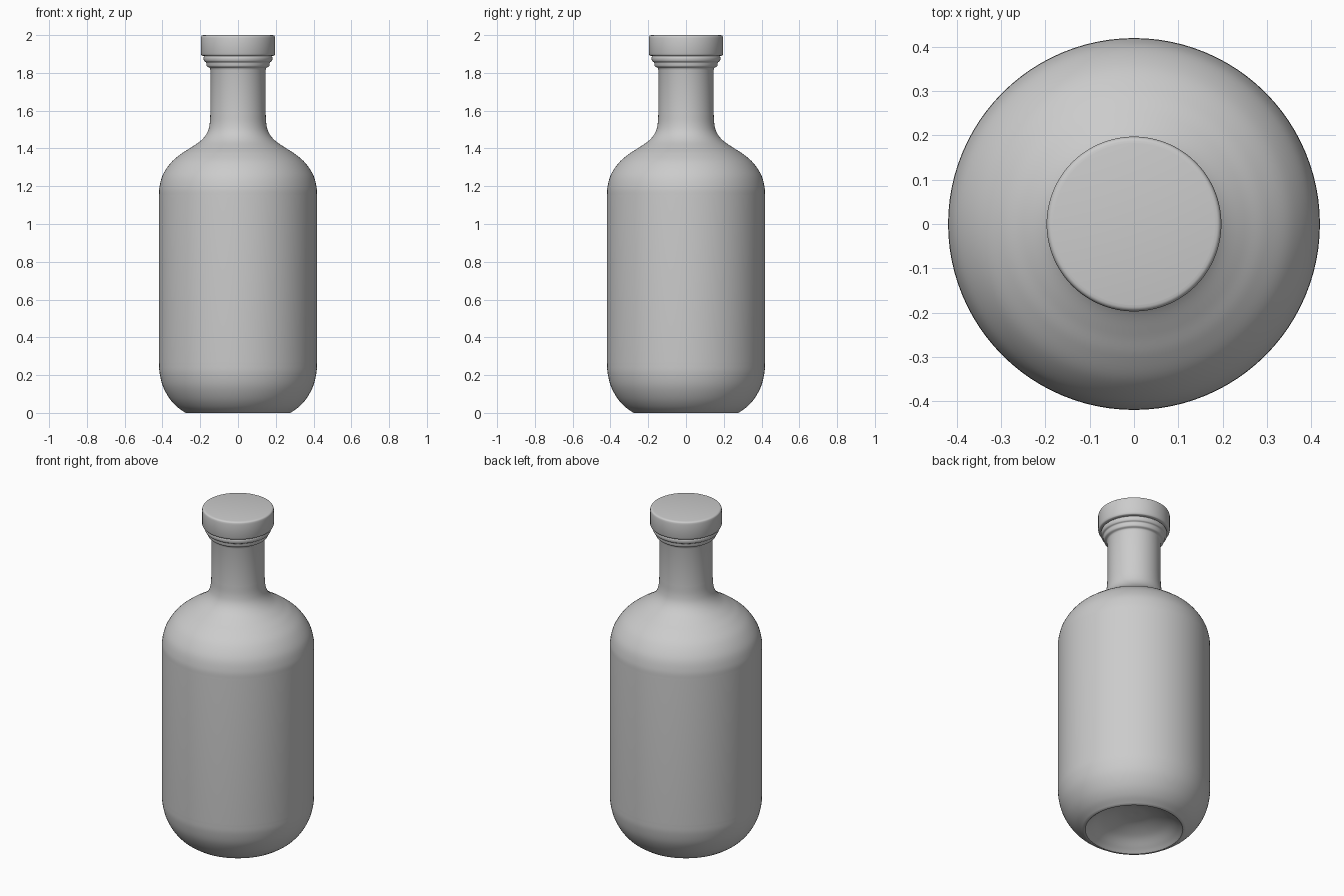
import bpy, bmesh, math
from mathutils import Vector

if "Cube" in bpy.data.objects:
    bpy.data.objects.remove(bpy.data.objects["Cube"])


def smooth_path(pts, n=6):
    """Catmull-Rom curve through (radius, z) points."""
    p = [Vector(q) for q in pts]
    p = [2 * p[0] - p[1]] + p + [2 * p[-1] - p[-2]]
    out = []
    for i in range(1, len(p) - 2):
        a, b, c, d = p[i - 1:i + 3]
        for k in range(n):
            t = k / n
            out.append(0.5 * (2 * b + (c - a) * t + (2 * a - 5 * b + 4 * c - d) * t * t
                              + (3 * b - a - 3 * c + d) * t ** 3))
    return [tuple(v) for v in out] + [tuple(pts[-1])]


def lathe(name, profile, sides=96):
    """Revolve a (radius, z) profile around z; radius 0 becomes a pole."""
    bm = bmesh.new()
    rings = []
    for r, z in profile:
        if r < 1e-5:
            rings.append([bm.verts.new((0, 0, z))] * sides)
        else:
            rings.append([bm.verts.new((r * math.cos(2 * math.pi * i / sides),
                                        r * math.sin(2 * math.pi * i / sides), z))
                          for i in range(sides)])
    for lo, hi in zip(rings, rings[1:]):
        for i in range(sides):
            j = (i + 1) % sides
            bm.faces.new(list(dict.fromkeys((lo[i], lo[j], hi[j], hi[i]))))
    bmesh.ops.recalc_face_normals(bm, faces=bm.faces[:])
    mesh = bpy.data.meshes.new(name)
    bm.to_mesh(mesh)
    bm.free()
    ob = bpy.data.objects.new(name, mesh)
    bpy.context.collection.objects.link(ob)
    bpy.context.view_layer.objects.active = ob
    ob.select_set(True)
    bpy.ops.object.shade_smooth_by_angle(angle=math.radians(35))
    ob.select_set(False)
    return ob


# Bottle: hollow punt, rounded heel, straight wall, shoulder, neck, stepped lip
punt = smooth_path([(0, 0.10), (0.09, 0.092), (0.18, 0.062), (0.24, 0.022), (0.268, 0)])
heel = smooth_path([(0.278, 0), (0.325, 0.034), (0.365, 0.08), (0.398, 0.142),
                    (0.415, 0.21), (0.419, 0.27)])
shoulder = smooth_path([(0.419, 1.14), (0.416, 1.195), (0.398, 1.26), (0.355, 1.325),
                        (0.30, 1.372), (0.25, 1.404), (0.196, 1.442), (0.164, 1.482),
                        (0.150, 1.53), (0.146, 1.60)])
neck = smooth_path([(0.146, 1.815), (0.15, 1.826), (0.163, 1.833), (0.167, 1.843),
                    (0.169, 1.855), (0.178, 1.861), (0.182, 1.872), (0.181, 1.884),
                    (0.175, 1.889)], 4)
bore = [(0.11, 1.889), (0.108, 1.70)]
lathe("bottle", punt + heel + shoulder + neck + bore)

# Stopper: plug in the neck and a wide rounded cap
cap = smooth_path([(0.186, 1.890), (0.193, 1.893), (0.197, 1.902)], 4) + \
      smooth_path([(0.197, 1.984), (0.195, 1.993), (0.190, 1.998), (0.182, 2.0)], 4)
lathe("stopper", [(0, 1.70), (0.107, 1.70), (0.107, 1.890)] + cap + [(0, 2.0)])
